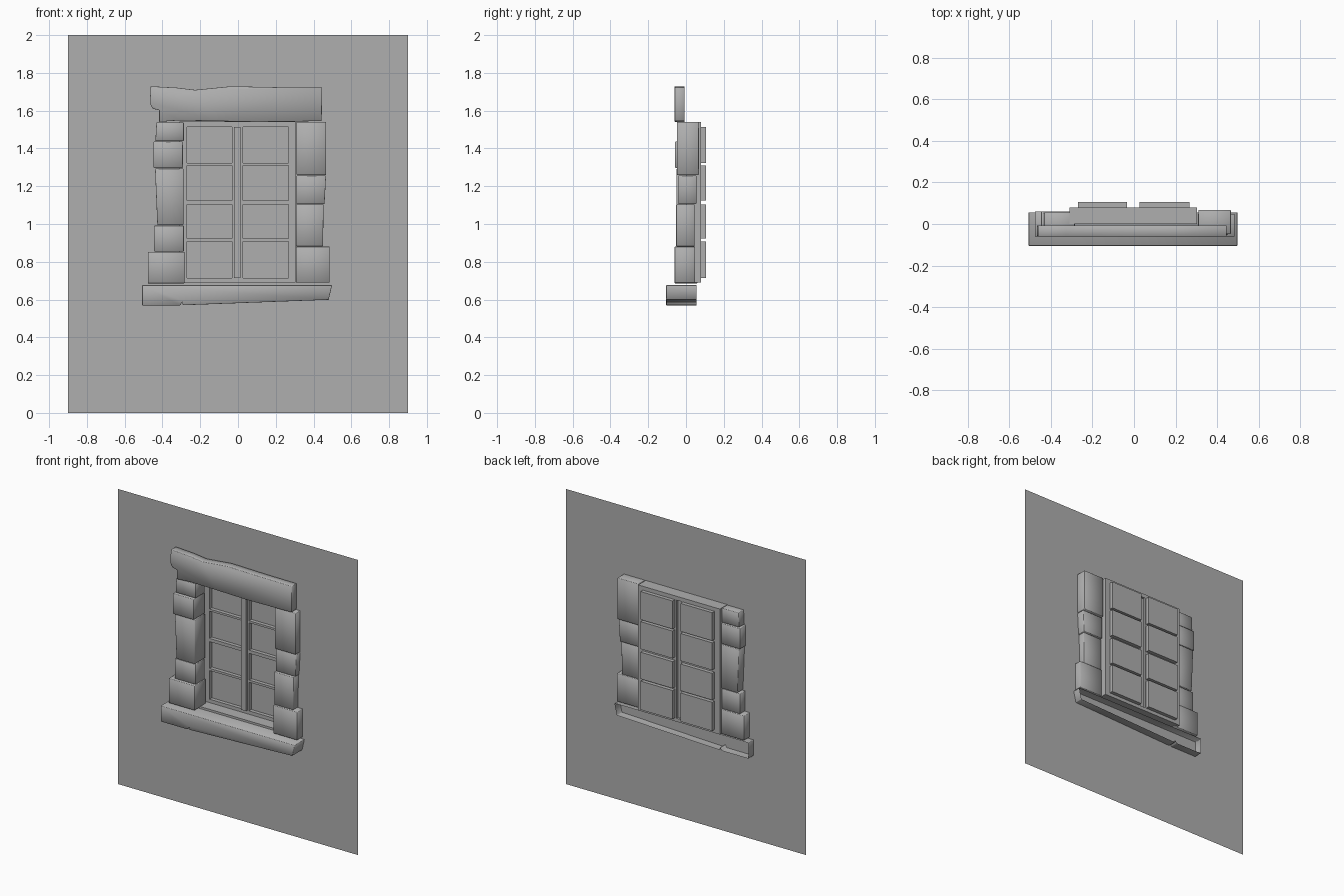
import bpy, bmesh

if "Cube" in bpy.data.objects:
    bpy.data.objects.remove(bpy.data.objects["Cube"])

# Dark grey shared by every part
GREY = bpy.data.materials.new("dark_grey")
GREY.diffuse_color = (0.43, 0.43, 0.43, 1)
GREY.use_nodes = True
GREY.node_tree.nodes["Principled BSDF"].inputs["Base Color"].default_value = GREY.diffuse_color


def make_object(name, bm, soft=False):
    bmesh.ops.remove_doubles(bm, verts=bm.verts[:], dist=0.0002)
    if soft:  # tiny chamfer with smooth normals gives stones a soft gradient
        edges = [e for e in bm.edges if len(e.link_faces) == 2 and e.calc_face_angle() > 0.9]
        bmesh.ops.bevel(bm, geom=edges, offset=0.002, segments=1, affect='EDGES')
        for f in bm.faces:
            f.smooth = True
    mesh = bpy.data.meshes.new(name)
    bm.to_mesh(mesh)
    bm.free()
    mesh.materials.append(GREY)
    ob = bpy.data.objects.new(name, mesh)
    bpy.context.collection.objects.link(ob)
    return ob


def quad(bm, pts):
    bm.faces.new([bm.verts.new(p) for p in pts])


def sheet(bm, x0, x1, z0, z1, y):
    quad(bm, [(x0, y, z0), (x1, y, z0), (x1, y, z1), (x0, y, z1)])


def tunnel(bm, x0, x1, z0, z1, y0, y1):
    # four inward-facing walls of a rectangular recess
    ring = [(x0, z0), (x1, z0), (x1, z1), (x0, z1)]
    for (ax, az), (bx, bz) in zip(ring, ring[1:] + ring[:1]):
        quad(bm, [(ax, y0, az), (ax, y1, az), (bx, y1, bz), (bx, y0, bz)])


def holed_sheet(bm, xs, zs, y, holes):
    # grid of cells, leaving out the listed (column, row) cells
    for i in range(len(xs) - 1):
        for j in range(len(zs) - 1):
            if (i, j) not in holes:
                sheet(bm, xs[i], xs[i + 1], zs[j], zs[j + 1], y)


def slab(name, outline, y0, y1, closed=True):
    # x-z outline (counter-clockwise from the front) extruded in y
    bm = bmesh.new()
    front = [bm.verts.new((x + 0.003, y0, z)) for x, z in outline]
    back = [bm.verts.new((x + 0.003, y1, z)) for x, z in outline]
    bm.faces.new(front)
    n = len(outline)
    for i in range(n):
        j = (i + 1) % n
        bm.faces.new((front[j], front[i], back[i], back[j]))
    if closed:
        bm.faces.new(back[::-1])
    return make_object(name, bm, soft=True)


# Wall sheet with window opening and its reveal
L, R, B, T = -0.31, 0.303, 0.69, 1.54
bm = bmesh.new()
holed_sheet(bm, [-0.9, L, R, 0.9], [0, B, T, 2], 0, {(1, 1)})
tunnel(bm, L, R, B, T, 0, 0.08)
make_object("wall", bm)

# Window frame: eight recessed panes and a forward central mullion (column 3)
xs = [L, -0.27, -0.033, -0.022, 0.014, 0.027, 0.267, R]
zs = [B, 0.713, 0.907, 0.922, 1.103, 1.125, 1.31, 1.324, 1.514, T]
panes = {(i, j) for i in (1, 5) for j in (1, 3, 5, 7)}
mullion = {(3, j) for j in range(1, 8)}
bm = bmesh.new()
holed_sheet(bm, xs, zs, 0.08, panes | mullion)
for i, j in panes:
    cell = (xs[i], xs[i + 1], zs[j], zs[j + 1])
    tunnel(bm, *cell, 0.08, 0.105)
    sheet(bm, *cell, 0.105)
bar = (xs[3], xs[4], zs[1], zs[8])
sheet(bm, *bar, 0.066)
x0, x1, z0, z1 = bar
tunnel(bm, x1, x0, z0, z1, 0.066, 0.08)
bmesh.ops.remove_doubles(bm, verts=bm.verts[:], dist=0.0002)
make_object("window_frame", bm)

# Jamb stones: inner x, outer x bottom, outer x top, z bottom, z top, y front, y back
stones = [
    (-0.29, -0.44, -0.435, 1.440, 1.537, -0.045, 0.055),
    (-0.295, -0.45, -0.45, 1.297, 1.436, -0.058, 0.06),
    (-0.292, -0.43, -0.442, 0.995, 1.293, -0.05, 0.06),
    (-0.29, -0.447, -0.447, 0.855, 0.991, -0.045, 0.055),
    (-0.287, -0.48, -0.48, 0.686, 0.853, -0.06, 0.06),
    (0.307, 0.463, 0.463, 1.260, 1.540, -0.048, 0.068),
    (0.307, 0.455, 0.463, 1.106, 1.256, -0.04, 0.055),
    (0.304, 0.447, 0.45, 0.882, 1.103, -0.052, 0.045),
    (0.304, 0.482, 0.482, 0.690, 0.880, -0.06, 0.048),
]
for inner, ob, ot, z0, z1, y0, y1 in stones:
    pts = [(inner, z0), (ob, z0), (ot, z1), (inner, z1)]
    slab("jamb_stone", pts if inner > 0 else pts[::-1], y0, y1)

# Uneven lintel beam
slab("lintel", [(-0.42, 1.541), (-0.32, 1.548), (-0.12, 1.545), (0.10, 1.54), (0.44, 1.545),
                (0.442, 1.722), (0.20, 1.724), (-0.04, 1.729), (-0.23, 1.710),
                (-0.33, 1.722), (-0.465, 1.729), (-0.47, 1.64), (-0.455, 1.61),
                (-0.42, 1.603)], -0.06, -0.007)

# Sill, open at the back, with a small chip underneath
slab("sill", [(-0.51, 0.569), (-0.31, 0.569), (-0.297, 0.588), (-0.295, 0.570),
              (0.477, 0.599), (0.495, 0.676), (-0.51, 0.676)], -0.105, 0.055, closed=False)
